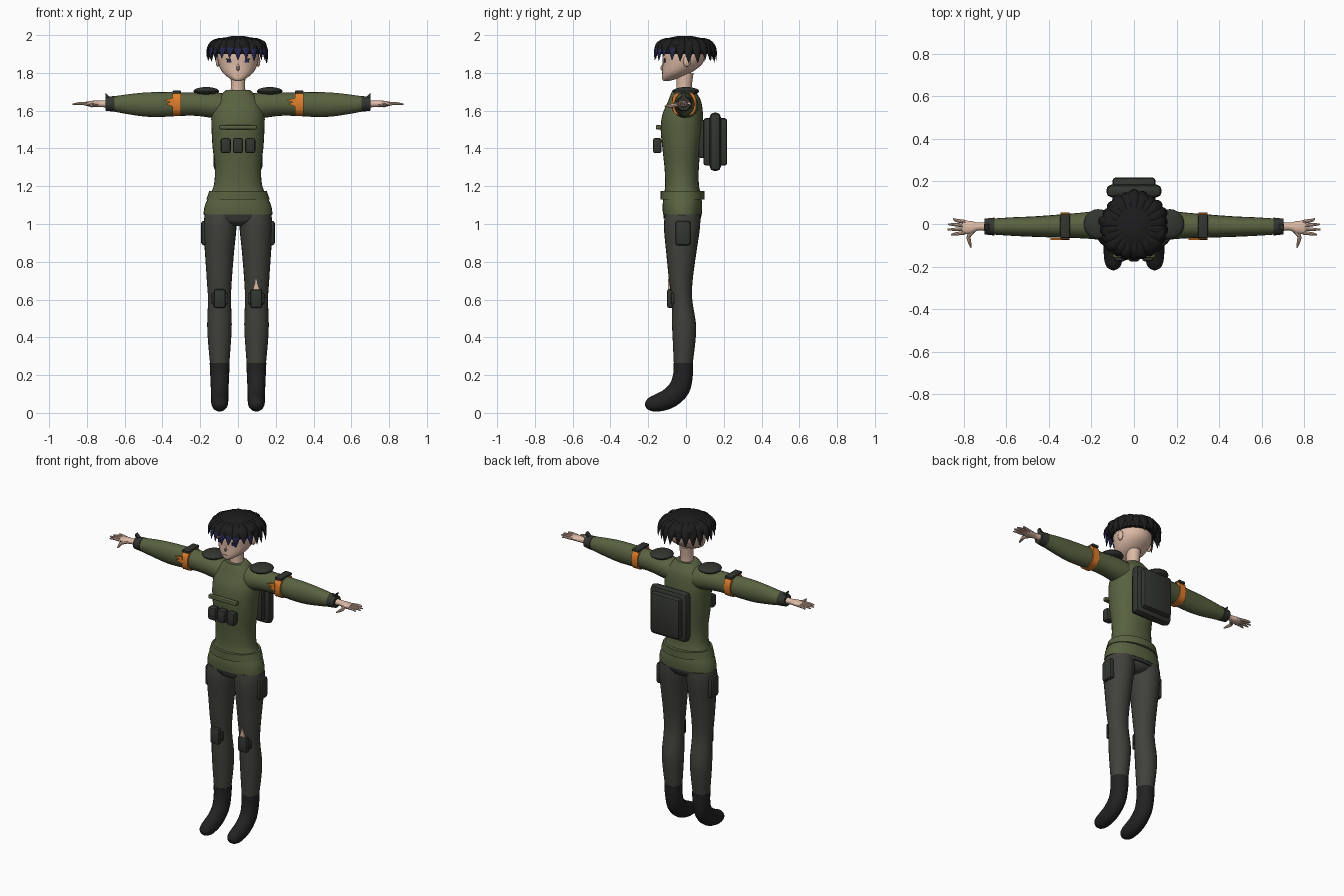
import bpy, bmesh, math, random
from mathutils import Vector

random.seed(4)
if "Cube" in bpy.data.objects:
    bpy.data.objects.remove(bpy.data.objects["Cube"])


def material(name, r, g, b):
    m = bpy.data.materials.new(name)
    m.use_nodes = True
    m.diffuse_color = (r, g, b, 1)
    m.node_tree.nodes["Principled BSDF"].inputs["Base Color"].default_value = (r, g, b, 1)
    return m


GREEN = material("olive_cloth", .10, .122, .052)
TROUSER = material("dark_trouser", .052, .053, .045)
PAD = material("dark_pad", .033, .036, .03)
BOOT = material("black_boot", .016, .016, .016)
SKIN = material("skin", .72, .49, .38)
ORANGE = material("orange_band", .75, .21, .025)
HAIR = material("black_hair", .012, .012, .013)
NAVY = material("navy_hair", .018, .019, .075)
X, Y, Z = Vector((1, 0, 0)), Vector((0, 1, 0)), Vector((0, 0, 1))


def finish(bm, name, mat, angle=40):
    bmesh.ops.recalc_face_normals(bm, faces=bm.faces)
    me = bpy.data.meshes.new(name)
    bm.to_mesh(me)
    bm.free()
    me.materials.append(mat)
    ob = bpy.data.objects.new(name, me)
    bpy.context.collection.objects.link(ob)
    bpy.ops.object.select_all(action='DESELECT')
    ob.select_set(True)
    bpy.context.view_layer.objects.active = ob
    bpy.ops.object.shade_smooth_by_angle(angle=math.radians(angle))
    return ob


def spline(st, sub):
    """Smooth the stations with a Catmull-Rom curve."""
    out = []
    for i in range(len(st) - 1):
        a, b, c, d = st[max(i - 1, 0)], st[i], st[i + 1], st[min(i + 2, len(st) - 1)]
        for k in range(sub):
            t = k / sub
            out.append([q + .5 * t * (r - p + t * (2 * p - 5 * q + 4 * r - s + t * (3 * (q - r) + s - p)))
                        for p, q, r, s in zip(a, b, c, d)])
    return out + [list(st[-1])]


def sweep(name, stations, mat, side, axis=None, n=20, sub=3, power=1.0):
    """Skin elliptical sections (x, y, z, side radius, other radius)."""
    st = spline(stations, sub)
    bm, rings = bmesh.new(), []
    for i, s in enumerate(st):
        c = Vector(s[:3])
        tan = axis or (Vector(st[min(i + 1, len(st) - 1)][:3]) - Vector(st[max(i - 1, 0)][:3])).normalized()
        other = tan.cross(side).normalized()
        ring = []
        for k in range(n):
            a = 2 * math.pi * k / n
            cu, cv = [math.copysign(abs(f) ** power, f) for f in (math.cos(a), math.sin(a))]
            ring.append(bm.verts.new(c + side * cu * max(s[3], .001) + other * cv * max(s[4], .001)))
        rings.append(ring)
    for r0, r1 in zip(rings, rings[1:]):
        for k in range(n):
            bm.faces.new((r0[k], r0[(k + 1) % n], r1[(k + 1) % n], r1[k]))
    bm.faces.new(rings[0])
    bm.faces.new(rings[-1])
    return finish(bm, name, mat)


def upright(name, rows, mat, **kw):
    """Rows are height, half width, front y, back y, optional centre x."""
    st = [((r[4] if len(r) > 4 else 0), (r[2] + r[3]) / 2, r[0], r[1], (r[3] - r[2]) / 2) for r in rows]
    return sweep(name, st, mat, X, Z, **kw)


def box(name, centre, size, mat, bevel=.01, segments=2):
    bm = bmesh.new()
    bmesh.ops.create_cube(bm, size=1)
    for v in bm.verts:
        v.co = Vector(centre) + Vector([p * q for p, q in zip(v.co, size)])
    if bevel:
        bmesh.ops.bevel(bm, geom=bm.edges[:], offset=bevel, segments=segments, affect='EDGES', profile=.5)
    return finish(bm, name, mat, 30)


def ball(name, centre, radii, mat):
    bm = bmesh.new()
    bmesh.ops.create_uvsphere(bm, u_segments=20, v_segments=10, radius=1)
    for v in bm.verts:
        v.co = Vector(centre) + Vector([p * q for p, q in zip(v.co, radii)])
    return finish(bm, name, mat)


def plate(name, points, depth, mat):
    """Extrude a flat outline along y."""
    bm = bmesh.new()
    f = bm.faces.new([bm.verts.new(p) for p in points])
    ext = bmesh.ops.extrude_face_region(bm, geom=[f])["geom"]
    bmesh.ops.translate(bm, vec=(0, depth, 0), verts=[v for v in ext if isinstance(v, bmesh.types.BMVert)])
    return finish(bm, name, mat)


# Jacket, belt and hips
upright("jacket", [(1.05, .183, -.122, .083), (1.10, .175, -.124, .086), (1.16, .146, -.116, .078),
                   (1.21, .127, -.11, .068), (1.30, .122, -.114, .068), (1.40, .134, -.125, .078),
                   (1.50, .14, -.134, .09), (1.58, .14, -.125, .09), (1.65, .12, -.095, .08),
                   (1.69, .085, -.08, .058), (1.71, .062, -.07, .045)], GREEN, n=32, power=.9)
upright("belt", [(1.13, .168, -.134, .098), (1.175, .152, -.134, .098)], GREEN, n=32, sub=1)
upright("jacket_hem", [(1.03, .176, -.118, .08), (1.055, .18, -.121, .082)], PAD, n=32, sub=1)
upright("hips", [(.99, .03, -.07, .04), (1.01, .13, -.105, .065), (1.04, .17, -.116, .076)], TROUSER, n=32)

# Chest gear and backpack
box("chest_bar", (0, -.145, 1.512), (.2, .03, .024), GREEN, .008)
for i in (-1, 0, 1):
    box(f"chest_pouch_{i + 2}", (i * .065, -.152, 1.415), (.054, .046, .08), PAD, .012)
box("backpack_rim", (0, .155, 1.435), (.26, .06, .31), PAD, .025)
box("backpack_body", (0, .155, 1.435), (.2, .125, .25), PAD, .012)
box("backpack_mount", (0, .09, 1.45), (.14, .05, .2), PAD, .01)

# Neck, head and face
upright("neck", [(1.66, .046, -.055, .035), (1.72, .038, -.05, .03), (1.80, .04, -.05, .04)], SKIN)
upright("head", [(1.757, .012, -.118, -.09), (1.768, .038, -.126, -.05), (1.80, .08, -.126, .025),
                 (1.85, .104, -.124, .088), (1.90, .11, -.125, .1), (1.95, .095, -.11, .09),
                 (1.98, .05, -.06, .05)], SKIN, n=28)
sweep("nose", [(0, -.118, 1.85, .004, .003), (0, -.126, 1.825, .009, .01), (0, -.12, 1.812, .005, .004)],
      SKIN, X, n=8)
plate("mouth", [(-.015, -.127, 1.79), (.015, -.127, 1.79), (0, -.127, 1.787)], .005, TROUSER)

# Hair: dome, then drooping pointed locks
upright("hair_cap", [(1.9, .122, -.14, .125), (1.93, .13, -.148, .13), (1.965, .11, -.125, .11),
                     (1.985, .075, -.09, .075), (1.996, .025, -.04, .025)], HAIR, n=28)


def lock(name, ang, tip, reach, width):
    out = Vector((.162 * math.sin(ang), -.165 * math.cos(ang), 0))
    side = Vector((math.cos(ang), math.sin(ang), 0))
    pts = []
    for f, h, w in ((.4, 1.98, .6), (.78, 1.966, 1), (.98, (1.955 + tip) / 2 + .015, .85), (1.03, tip, .05)):
        p = out * f * reach
        pts.append((p.x, p.y - .008, h, width * w, .012 * w))
    ob = sweep(name, pts, HAIR, side, n=8, sub=3)
    ob.data.materials.append(NAVY)
    for f in ob.data.polygons:
        if f.center.z < 1.925 and f.center.y < -.06:
            f.material_index = 1


for i in range(22):
    a = 2 * math.pi * i / 22
    tip = (1.875 if math.cos(a) > .6 else 1.86) + random.uniform(-.014, .014)
    lock(f"outer_lock_{i + 1}", a, tip, random.uniform(.92, 1.0), .027)
for i in range(12):
    lock(f"upper_lock_{i + 1}", 2 * math.pi * (i + .4) / 12, random.uniform(1.91, 1.93), .9, .03)

for s, tag in ((1, "left_"), (-1, "right_")):
    # Eyes and ears
    for part, z, w, h in (("eye", 1.862, .012, .008), ("eyelid", 1.874, .019, .0025)):
        box(tag + part, (s * .045, -.113, z), (2 * w, .009, 2 * h), NAVY if part == "eye" else HAIR, 0)
    ball(tag + "ear", (s * .106, .005, 1.862), (.012, .02, .03), SKIN)

    # Sleeve, cuff and shoulder pad
    sweep(tag + "sleeve", [(s * x, y, z, ry, rz) for x, y, z, ry, rz in (
        (.06, -.005, 1.62, .07, .07), (.14, -.005, 1.63, .07, .068), (.25, -.007, 1.635, .06, .061),
        (.45, -.012, 1.632, .049, .066), (.58, -.012, 1.634, .043, .053), (.68, -.012, 1.636, .036, .036))],
        GREEN, Y, X)
    sweep(tag + "cuff", [(s * .655, -.012, 1.636, .042, .042), (s * .702, -.012, 1.636, .037, .036)],
          PAD, Y, X, sub=1)
    plate(tag + "cuff_tab", [(s * .67, -.025, 1.665), (s * .70, -.025, 1.66), (s * .703, -.025, 1.695)], .025, PAD)
    ball(tag + "shoulder_pad", (s * .168, 0, 1.703), (.068, .07, .022), PAD)

    # Arm band with its plate and knot
    sweep(tag + "arm_band", [(s * .302, -.01, 1.637, .064, .066), (s * .346, -.01, 1.637, .064, .066)],
          ORANGE, Y, X, sub=1, power=.75)
    box(tag + "band_plate", (s * .324, -.01, 1.698), (.046, .11, .016), PAD, .004)
    x = s * .324
    plate(tag + "band_tail", [(x - .015, -.074, 1.67), (x - .068, -.074, 1.655), (x - .035, -.074, 1.645),
                              (x - .06, -.074, 1.635), (x - .015, -.074, 1.62)], .009, ORANGE)

    # Hand with four fingers and a thumb
    sweep(tag + "palm", [(s * x, y, 1.636, ry, rz) for x, y, ry, rz in (
        (.68, -.012, .024, .02), (.73, -.012, .018, .017), (.765, -.016, .03, .017), (.805, -.016, .032, .011))],
        SKIN, Y, X, n=12)
    for i in range(4):
        y0, y1 = .01 - i * .017, .024 - i * .025
        end = (.85, .872, .875, .86)[i]
        sweep(f"{tag}finger_{i + 1}", [(s * .79, y0, 1.636, .009, .009), (s * .835, (y0 + y1) / 2, 1.638, .008, .008),
                                       (s * end, y1, 1.634, .004, .004)], SKIN, Y, X, n=8)
    sweep(tag + "thumb", [(s * .745, -.022, 1.634, .011, .011), (s * .775, -.055, 1.63, .011, .01),
                          (s * .772, -.085, 1.626, .009, .008), (s * .765, -.112, 1.624, .003, .003)], SKIN, Z, n=8)

    # Trouser leg and boot
    upright(tag + "trouser_leg", [(z, w, f, b, s * cx) for z, w, f, b, cx in (
        (1.05, .084, -.112, .075, .092), (.98, .088, -.117, .074, .096), (.85, .077, -.105, .055, .098),
        (.70, .066, -.09, .035, .099), (.60, .061, -.076, .033, .098), (.47, .065, -.074, .053, .098),
        (.38, .061, -.07, .05, .098), (.25, .05, -.064, .034, .097))], TROUSER, n=24)
    sweep(tag + "boot", [(s * .097, y, z, rx, r) for y, z, rx, r in (
        (-.014, .265, .053, .052), (-.016, .2, .05, .052), (-.035, .13, .047, .056), (-.085, .08, .046, .054),
        (-.14, .056, .045, .048), (-.18, .048, .04, .04), (-.205, .046, .028, .026), (-.217, .046, .006, .006))],
        BOOT, X, n=20)

    # Thigh pouch and knee pad
    box(tag + "thigh_pouch", (s * .178, -.016, .952), (.034, .08, .13), PAD, .014)
    box(tag + "knee_pad", (s * .097, -.083, .605), (.062, .036, .1), PAD, .012)
    box(tag + "knee_strap", (s * .097, -.07, .605), (.085, .02, .06), PAD, .008)

# Torn cloth over the left knee
plate("knee_tear", [(.078, -.096, .65), (.115, -.096, .65), (.095, -.096, .71)], .009, SKIN)
